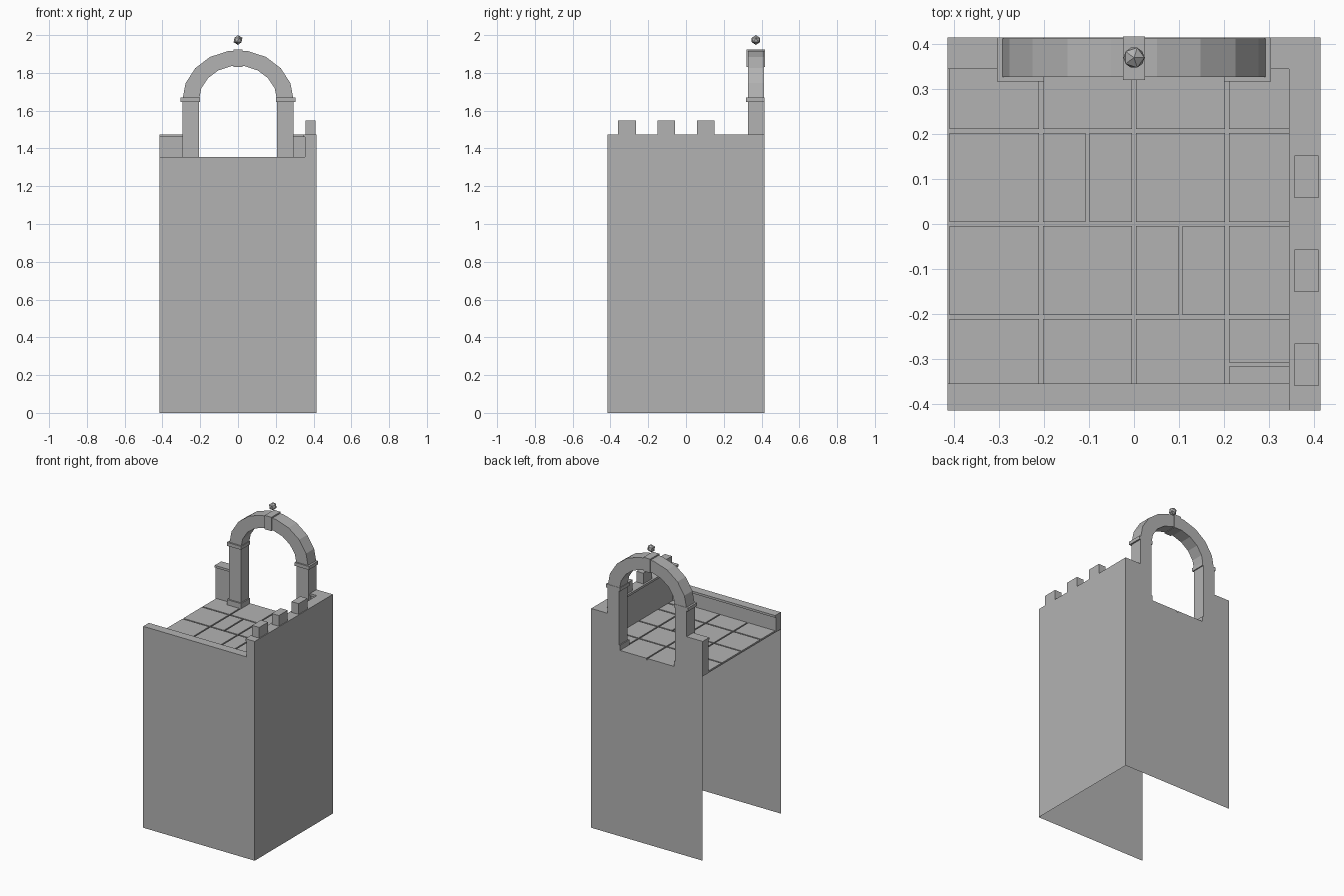
import bpy, bmesh, math
from mathutils import Matrix

if "Cube" in bpy.data.objects:
    bpy.data.objects.remove(bpy.data.objects["Cube"], do_unlink=True)

stone = bpy.data.materials.new("grey_stone")
stone.use_nodes = True
GREY = (0.45, 0.45, 0.45, 1)
stone.diffuse_color = GREY
stone.node_tree.nodes["Principled BSDF"].inputs["Base Color"].default_value = GREY

H = 0.415          # half width of the tower
FLOOR = 1.24       # bed under the paving
PAVE = 1.25        # paving surface
FRONT_TOP = 1.355
WALL_TOP = 1.475


def finish(name, bm):
    mesh = bpy.data.meshes.new(name)
    bm.to_mesh(mesh)
    bm.free()
    mesh.materials.append(stone)
    obj = bpy.data.objects.new(name, mesh)
    bpy.context.scene.collection.objects.link(obj)
    return obj


def add_box(bm, x, y, z):
    """Box between (low, high) pairs on each axis."""
    size = [b - a for a, b in (x, y, z)]
    mid = [(a + b) / 2 for a, b in (x, y, z)]
    bmesh.ops.create_cube(bm, size=1, matrix=Matrix.Translation(mid) @ Matrix.Diagonal((*size, 1)))


def box(name, x, y, z):
    bm = bmesh.new()
    add_box(bm, x, y, z)
    return finish(name, bm)


def coped_wall(name, x, y, top, inner_x=(0, 0), inner_y=(0, 0)):
    """Parapet with a thin coping that overhangs the inner side."""
    box(name, x, y, (FLOOR, top - 0.015))
    box(name + "_coping", (x[0] + inner_x[0], x[1] + inner_x[1]),
        (y[0] + inner_y[0], y[1] + inner_y[1]), (top - 0.015, top))


# Outer skin: three sheets, open on one side and underneath
bm = bmesh.new()
corners = [(-H, -H), (H, -H), (H, H), (-H, H)]
low = [bm.verts.new((x, y, 0)) for x, y in corners]
high = [bm.verts.new((x, y, FLOOR)) for x, y in corners]
for i in range(3):
    bm.faces.new((low[i], low[i + 1], high[i + 1], high[i]))
bm.faces.new(high)
finish("tower_shell", bm)

# Paving slabs with grooves between them
bm = bmesh.new()
gap = 0.0045
xs = [-H, -0.207, 0, 0.207, 0.355]
ys = [-0.365, -0.207, 0, 0.207, H]
for i in range(4):
    for j in range(4):
        cols, rows = [xs[i], xs[i + 1]], [ys[j], ys[j + 1]]
        if (i, j) in ((1, 2), (2, 1)):
            cols.insert(1, sum(cols) / 2)
        if (i, j) == (3, 0):
            rows.insert(1, -0.312)
        for a, b in zip(cols, cols[1:]):
            for c, d in zip(rows, rows[1:]):
                back = d if d == H else d - gap
                add_box(bm, (a + gap, b - gap), (c + gap, back), (FLOOR, PAVE))
finish("paving", bm)

# Parapets
coped_wall("front_parapet", (-H, 0.355), (-H, -0.365), FRONT_TOP, inner_y=(0, 0.01))
coped_wall("side_parapet", (0.355, H), (-H, H), WALL_TOP, inner_x=(-0.01, 0))
coped_wall("back_parapet_right", (-H, -0.295), (0.355, H), WALL_TOP, inner_y=(-0.01, 0))
coped_wall("back_parapet_left", (0.295, 0.355), (0.355, H), WALL_TOP, inner_y=(-0.01, 0))

# Merlons along the side
for n in range(3):
    y = -0.313 + 0.209 * n
    box(f"merlon_{n + 1}", (0.357, 0.41), (y - 0.047, y + 0.047), (WALL_TOP, 1.547))

# Gate pillars with plinths and capitals
for side, s in (("left", 1), ("right", -1)):
    shaft = sorted((s * 0.207, s * 0.295))
    wide = sorted((s * 0.2, s * 0.305))
    box(f"pillar_{side}", shaft, (0.327, H), (FLOOR, 1.66))
    box(f"plinth_{side}", wide, (0.317, H), (FLOOR, 1.285))
    box(f"capital_{side}", wide, (0.317, H), (1.647, 1.67))

# Arch: faceted band swept over the opening
bm = bmesh.new()
SEGMENTS = 9
rings = []
for k in range(SEGMENTS + 1):
    t = math.pi * k / SEGMENTS
    rings.append([bm.verts.new((rx * math.cos(t), y, 1.655 + rz * math.sin(t)))
                  for rx, rz, y in ((0.295, 0.265, 0.327), (0.295, 0.265, 0.413),
                                    (0.207, 0.183, 0.413), (0.207, 0.183, 0.327))])
for a, b in zip(rings, rings[1:]):
    for m in range(4):
        n = (m + 1) % 4
        bm.faces.new((a[m], a[n], b[n], b[m]))
bm.faces.new(rings[0])
bm.faces.new(rings[-1])
bmesh.ops.recalc_face_normals(bm, faces=bm.faces)
finish("arch", bm)

# Keystone and floating finial
box("keystone", (-0.025, 0.025), (0.32, 0.417), (1.832, 1.925))
bm = bmesh.new()
bmesh.ops.create_icosphere(bm, subdivisions=1, radius=0.026,
                           matrix=Matrix.Translation((0, 0.37, 1.974)))
finish("finial", bm)
